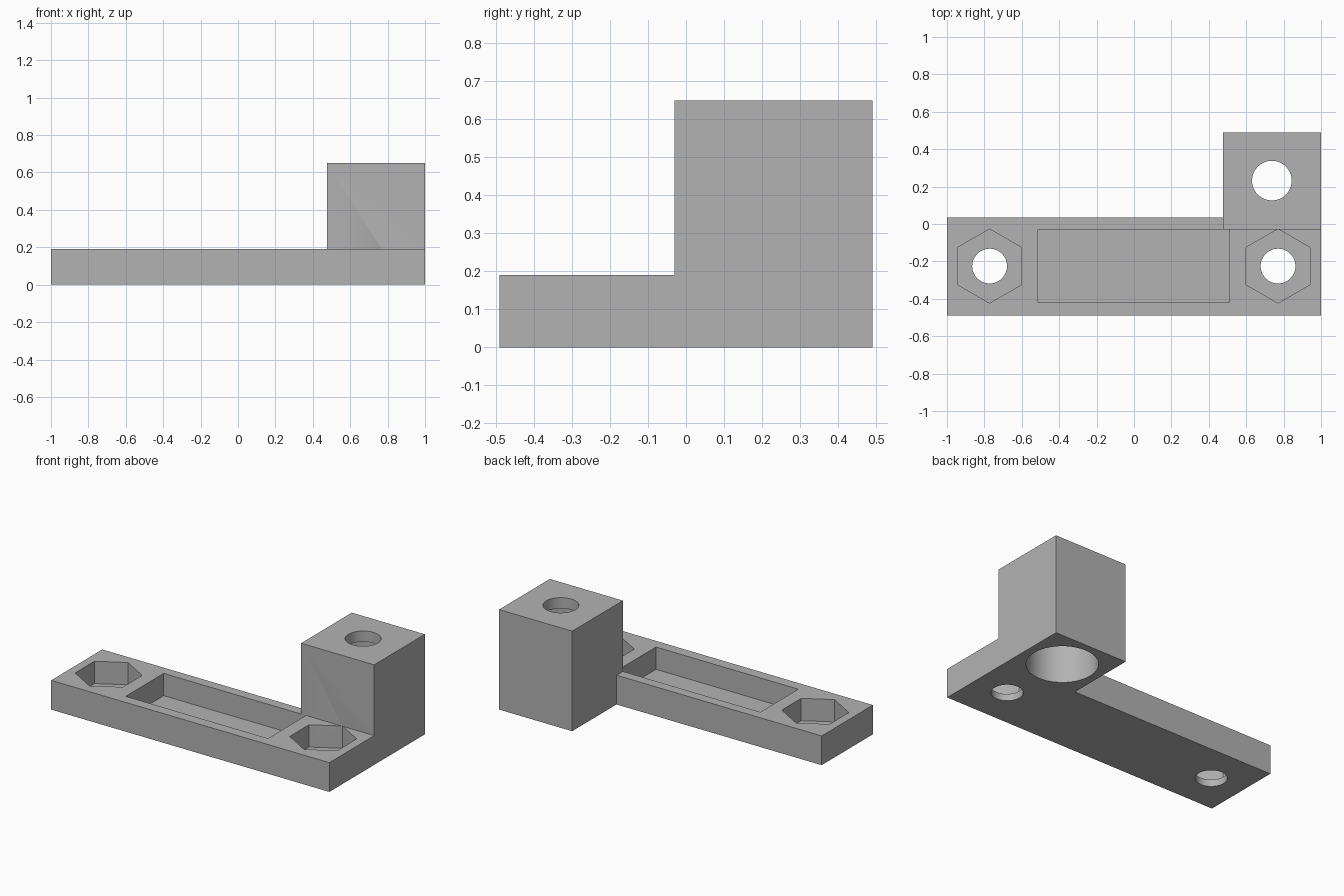
import bpy
import math

old = bpy.data.objects.get("Cube")
if old:
    bpy.data.objects.remove(old, do_unlink=True)

GREY = (0.45, 0.45, 0.45, 1)
mat = bpy.data.materials.new("plain grey")
mat.use_nodes = True
mat.diffuse_color = GREY
mat.node_tree.nodes["Principled BSDF"].inputs["Base Color"].default_value = GREY


def box(name, low, high):
    center = [(a + b) / 2 for a, b in zip(low, high)]
    bpy.ops.mesh.primitive_cube_add(size=1, location=center)
    ob = bpy.context.object
    ob.name = name
    ob.scale = [b - a for a, b in zip(low, high)]
    bpy.ops.object.transform_apply(location=True, rotation=True, scale=True)
    ob.data.materials.append(mat)
    return ob


def prism(name, x, y, radius, low, high, sides=64):
    bpy.ops.mesh.primitive_cylinder_add(
        vertices=sides, radius=radius, depth=high - low,
        location=(x, y, (low + high) / 2))
    ob = bpy.context.object
    ob.name = name
    bpy.ops.object.transform_apply(location=True, rotation=True, scale=True)
    ob.data.materials.append(mat)
    return ob


def combine(target, tool, operation):
    mod = target.modifiers.new(tool.name, 'BOOLEAN')
    mod.operation = operation
    mod.solver = 'EXACT'
    mod.object = tool
    bpy.ops.object.select_all(action='DESELECT')
    bpy.context.view_layer.objects.active = target
    target.select_set(True)
    bpy.ops.object.modifier_apply(modifier=mod.name)
    bpy.data.objects.remove(tool, do_unlink=True)


# Flat bar joined to the tall corner block
TOP, FLOOR = 0.19, 0.045
bracket = box("bracket", (-1, -0.49, 0), (1, 0.035, TOP))
combine(bracket, box("corner_block", (0.475, -0.03, 0), (1, 0.49, 0.65)), 'UNION')

# Long rectangular pocket
combine(bracket, box("long_pocket", (-0.513, -0.42, FLOOR), (0.51, -0.03, 0.3)), 'DIFFERENCE')

# Hexagonal nut pockets with bolt holes
for x in (-0.772, 0.77):
    combine(bracket, prism("nut_pocket", x, -0.225, 0.198, FLOOR, TOP + 0.002, 6), 'DIFFERENCE')
    combine(bracket, prism("bolt_hole", x, -0.225, 0.093, -0.1, 0.1), 'DIFFERENCE')

# Rod hole in the block, widened from below
combine(bracket, prism("wide_bore", 0.737, 0.232, 0.21, -0.1, 0.58), 'DIFFERENCE')
combine(bracket, prism("rod_hole", 0.737, 0.232, 0.106, 0.5, 0.8), 'DIFFERENCE')

bpy.ops.object.shade_smooth_by_angle(angle=math.radians(30))
